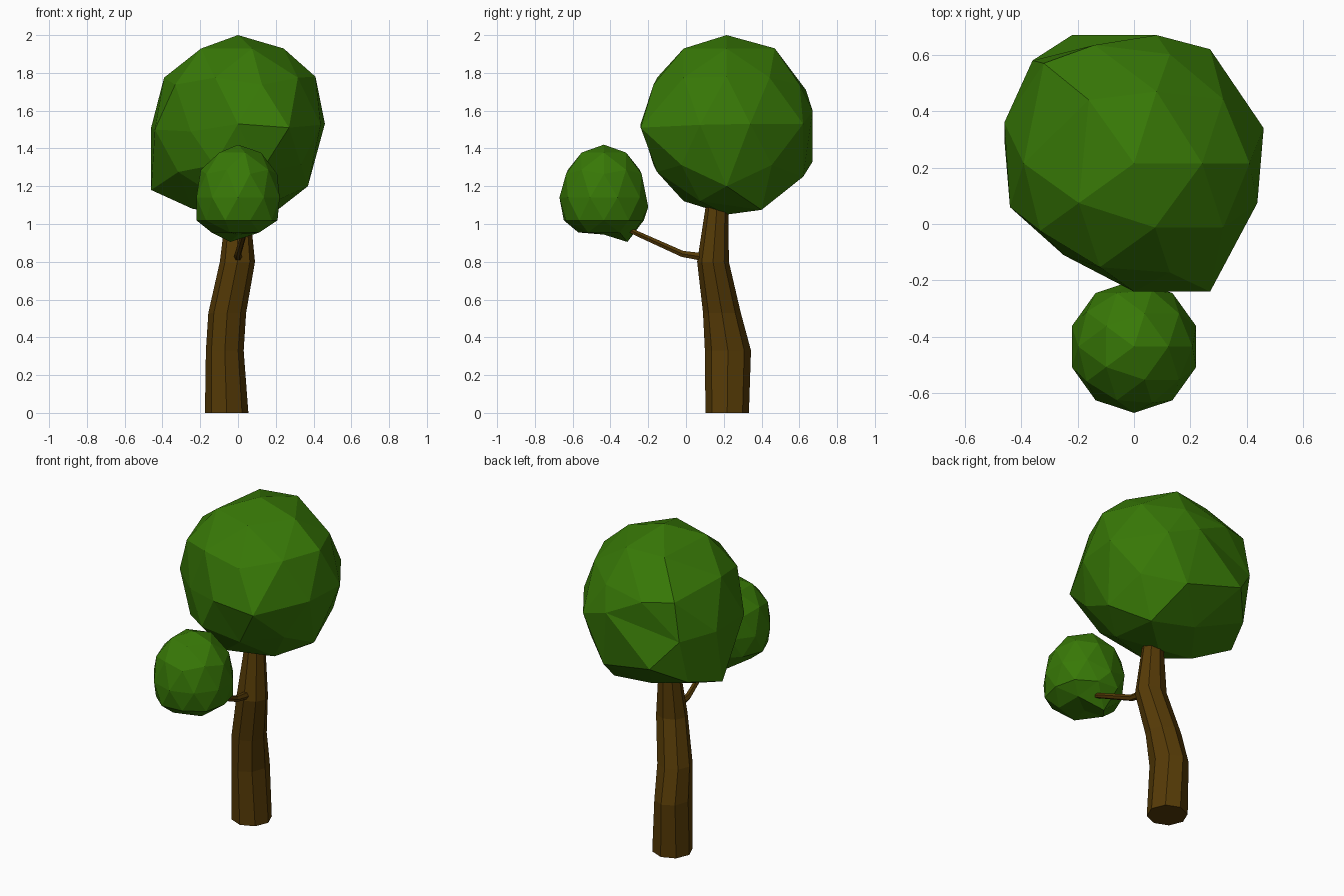
import bpy, bmesh, math
from mathutils import Vector

if "Cube" in bpy.data.objects:
    bpy.data.objects.remove(bpy.data.objects["Cube"])


def material(name, rgb):
    m = bpy.data.materials.new(name)
    m.diffuse_color = (*rgb, 1)
    m.use_nodes = True
    m.node_tree.nodes["Principled BSDF"].inputs["Base Color"].default_value = m.diffuse_color
    return m


LEAF = material("leaf green", (0.039, 0.19, 0.002))
BARK = material("bark brown", (0.092, 0.043, 0.002))


def finish(bm, name, mat):
    bmesh.ops.recalc_face_normals(bm, faces=bm.faces)
    me = bpy.data.meshes.new(name)
    bm.to_mesh(me)
    bm.free()
    me.materials.append(mat)
    bpy.context.collection.objects.link(bpy.data.objects.new(name, me))


def loft(name, rings, sides, mat):
    """rings: centre, two radius vectors; skins a capped tube through them"""
    bm = bmesh.new()
    loops = []
    for c, u, v in rings:
        angles = [2 * math.pi * i / sides for i in range(sides)]
        loops.append([bm.verts.new(c + u * math.cos(a) + v * math.sin(a)) for a in angles])
    for a, b in zip(loops, loops[1:]):
        for i in range(sides):
            j = (i + 1) % sides
            bm.faces.new((a[i], a[j], b[j], b[i]))
    bm.faces.new(loops[0])
    bm.faces.new(loops[-1])
    finish(bm, name, mat)


def crown(name, centre, size, targets, flatten=False):
    """faceted ball whose nearest corners are pulled to the target points"""
    bm = bmesh.new()
    bmesh.ops.create_icosphere(bm, subdivisions=2, radius=1)
    for v in bm.verts:
        if flatten and v.co.z < -0.4:
            x, y, z = v.co
            if z > -0.7:
                v.co = (x * 1.06, y * 1.06, -0.43)
            else:
                v.co = (x * 1.15, y * 1.15, -0.66 if z > -0.95 else -0.7)
        v.co = Vector(centre) + Vector(a * b for a, b in zip(v.co, size))
    base = [(v, v.co.copy()) for v in bm.verts]
    for t in targets:
        t = Vector(t)
        min(base, key=lambda p: (p[1] - t).length)[0].co = t
    finish(bm, name, LEAF)


# Trunk: z, centre x, centre y, radius x, radius y
trunk = [(0, -0.06, 0.218, 0.115, 0.115), (0.33, -0.07, 0.222, 0.1, 0.122),
         (0.53, -0.057, 0.19, 0.1, 0.1), (0.8, -0.003, 0.143, 0.093, 0.084),
         (1.08, 0, 0.163, 0.062, 0.061), (1.2, 0, 0.175, 0.055, 0.055)]
loft("trunk", [(Vector((x, y, z)), Vector((rx, 0, 0)), Vector((0, ry, 0)))
               for z, x, y, rx, ry in trunk], 8, BARK)

# Side branch: x, y, z, radius
branch = [(0, 0.11, 0.822, 0.024), (0, -0.02, 0.842, 0.018),
          (0.032, -0.26, 0.95, 0.015), (0.02, -0.38, 1.01, 0.012)]
loft("branch", [(Vector((x, y, z)), Vector((r, 0, 0)), Vector((0, r * 0.3, r)))
                for x, y, z, r in branch], 6, BARK)

# Main crown
crown("main_crown", (0, 0.215, 1.525), (0.46, 0.455, 0.475), [
    (0, -0.24, 1.53), (0.27, -0.24, 1.51), (-0.25, -0.11, 1.49),
    (-0.44, 0.06, 1.5), (-0.46, 0.36, 1.51), (0.46, 0.34, 1.53),
    (0.27, 0.62, 1.53), (0.08, 0.67, 1.6), (-0.36, 0.58, 1.5),
    (-0.32, 0.57, 1.73), (0.37, 0.215, 1.2), (0.41, 0.215, 1.78),
    (0.13, 0.62, 1.25), (-0.24, 0.215, 1.08), (0.21, 0.4, 1.075),
    (0.08, 0.47, 1.93), (-0.22, 0.67, 1.33), (-0.46, 0.3, 1.18),
    (-0.37, 0.51, 1.23), (-0.14, 0.635, 1.71), (-0.16, 0.44, 1.92)])

# Small crown at the branch end
crown("small_crown", (0, -0.435, 1.14), (0.232, 0.235, 0.28),
      [(-0.04, -0.31, 0.905), (0, -0.2, 1.09)], flatten=True)
